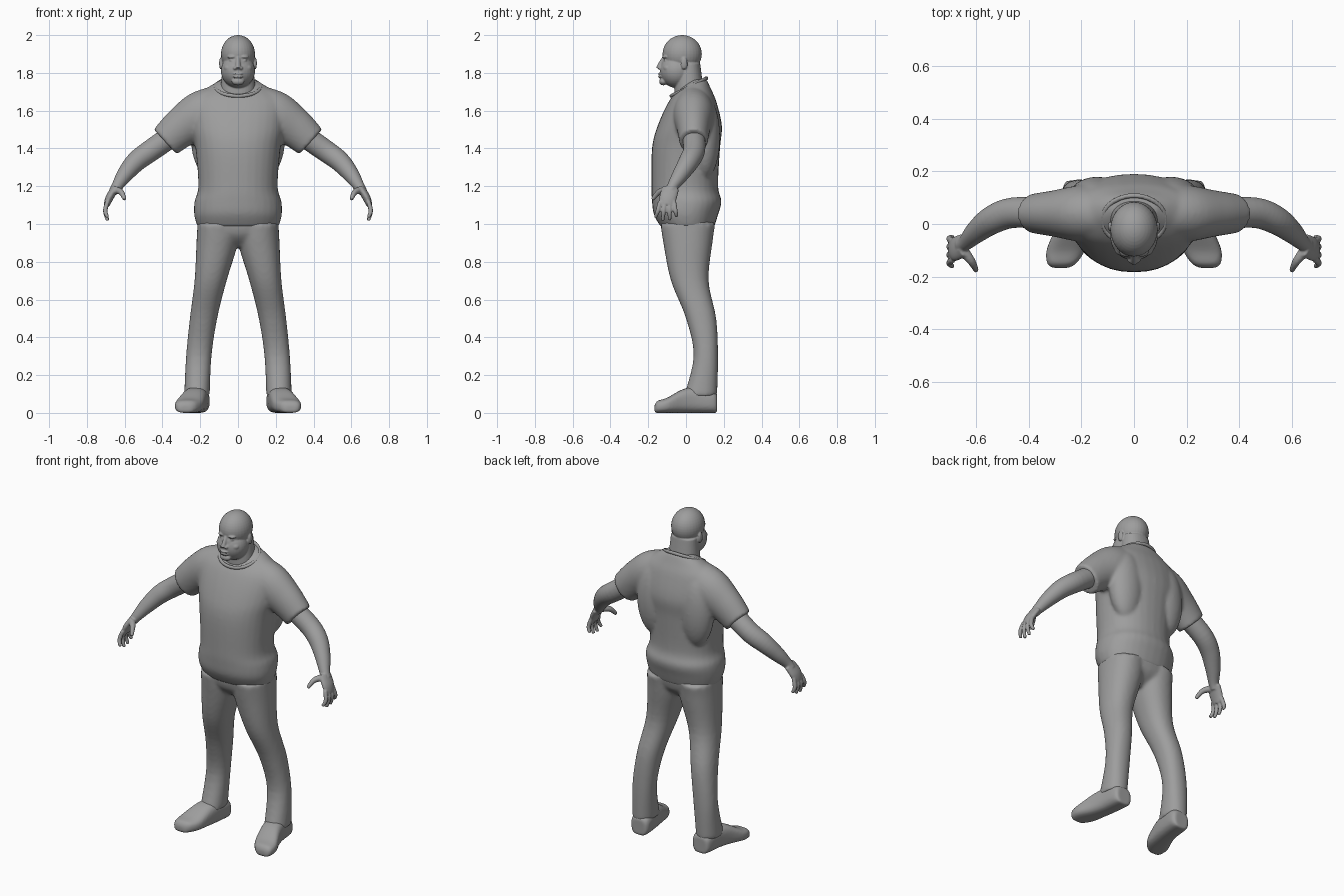
import bpy, bmesh, math
from mathutils import Vector, Matrix

if "Cube" in bpy.data.objects:
    bpy.data.objects.remove(bpy.data.objects["Cube"])

grey = bpy.data.materials.new("plain grey")
grey.use_nodes = True
grey.diffuse_color = (0.34, 0.34, 0.34, 1)
grey.node_tree.nodes["Principled BSDF"].inputs["Base Color"].default_value = grey.diffuse_color

MIDDLE, BOTH = (1,), (1, -1)
X, Y, Z = Vector((1, 0, 0)), Vector((0, 1, 0)), Vector((0, 0, 1))


def refine(keys, steps=5):
    """Runs a smooth spline through the key rings."""
    keys = [Vector(key) for key in keys]
    last = len(keys) - 1
    rings = []
    for i in range(last):
        before, start, end, after = keys[max(i - 1, 0)], keys[i], keys[i + 1], keys[min(i + 2, last)]
        for step in range(steps):
            t = step / steps
            slope = (end - before) * t
            bend = (before * 2 - start * 5 + end * 4 - after) * t ** 2
            twist = (start * 3 - before - end * 3 + after) * t ** 3
            rings.append(start + (slope + bend + twist) / 2)
    return rings + [keys[last]]


def rounded(value, square):
    return math.copysign(abs(value) ** (2 / square), value)


def oval(bm, centre, across, along, square=2, count=32):
    """One ring of vertices; a higher square gives a boxier ring."""
    angles = [math.tau * i / count for i in range(count)]
    return [bm.verts.new(centre + across * rounded(math.cos(angle), square)
                         + along * rounded(math.sin(angle), square)) for angle in angles]


def bridge(bm, lower, upper):
    for i in range(len(lower)):
        bm.faces.new((lower[i - 1], lower[i], upper[i], upper[i - 1]))


def skin(bm, loops):
    """Joins rings into a closed tube."""
    for lower, upper in zip(loops, loops[1:]):
        bridge(bm, lower, upper)
    bm.faces.new(loops[0])
    bm.faces.new(loops[-1])


def stack(bm, keys, sides=MIDDLE):
    """Level rings given as height, inner x, outer x, front y, back y."""
    rings = refine(keys)
    for side in sides:
        loops = []
        for height, inner, outer, front, back in rings:
            centre = Vector((side * (inner + outer), front + back, height * 2)) / 2
            loops.append(oval(bm, centre, X * (outer - inner) / 2, Y * (back - front) / 2, 2.2))
        skin(bm, loops)


def limb(bm, keys, ref=Y, wide=1, sides=BOTH):
    """Rings across a path given as x, y, z, radius; wide stretches them along ref."""
    rings = refine(keys)
    for side in sides:
        points = [Vector((side * x, y, z)) for x, y, z, radius in rings]
        loops = []
        for i, point in enumerate(points):
            path = points[min(i + 1, len(points) - 1)] - points[max(i - 1, 0)]
            across = path.cross(ref).normalized()
            along = path.normalized().cross(across)
            radius = rings[i][3]
            loops.append(oval(bm, point, across * radius, along * radius * wide))
        skin(bm, loops)


def blob(bm, centre, radii, sides=MIDDLE):
    x, y, z = centre
    for side in sides:
        place = Matrix.Translation((side * x, y, z)) @ Matrix.Diagonal((*radii, 1))
        bmesh.ops.create_uvsphere(bm, u_segments=32, v_segments=20, radius=1, matrix=place)


def finish(bm, name, voxel, smoothing):
    """Fuses the overlapping volumes of a part into one smooth surface."""
    bmesh.ops.recalc_face_normals(bm, faces=bm.faces)
    mesh = bpy.data.meshes.new(name)
    bm.to_mesh(mesh)
    bm.free()
    mesh.materials.append(grey)
    obj = bpy.data.objects.new(name, mesh)
    bpy.context.collection.objects.link(obj)
    remesh = obj.modifiers.new("fuse", 'REMESH')
    remesh.mode = 'VOXEL'
    remesh.voxel_size = voxel
    remesh.use_smooth_shade = True
    smooth = obj.modifiers.new("soften", 'SMOOTH')
    smooth.factor = 0.5
    smooth.iterations = smoothing


# Shirt: torso, shoulder blades and short sleeves
bm = bmesh.new()
torso = [(0.985, 0.215, -0.135, 0.15), (1.05, 0.232, -0.17, 0.17), (1.12, 0.23, -0.18, 0.188),
         (1.2, 0.21, -0.183, 0.17), (1.4, 0.225, -0.18, 0.18), (1.52, 0.25, -0.15, 0.19),
         (1.65, 0.25, -0.09, 0.16), (1.72, 0.165, -0.03, 0.13), (1.765, 0.085, 0.02, 0.11)]
stack(bm, [(height, -half, half, front, back) for height, half, front, back in torso])
shoulder_blade = (0.14, 0.1, 1.46)
blob(bm, shoulder_blade, (0.11, 0.08, 0.22), BOTH)
limb(bm, [(0.1, 0.04, 1.61, 0.125), (0.2, 0.04, 1.57, 0.13), (0.3, 0.04, 1.51, 0.107),
          (0.385, 0.04, 1.435, 0.09)], wide=0.83)
finish(bm, "shirt", 0.01, 6)

# Collar band, tilted down at the front
bm = bmesh.new()
loops = []
for i in range(40):
    angle = math.tau * i / 40
    out = Vector((math.cos(angle), math.sin(angle), 0))
    centre = Vector((out.x * 0.12, out.y * 0.093 + 0.015, out.y * 0.047 + 1.725))
    loops.append(oval(bm, centre, out * 0.01, Z * 0.011, count=8))
for i in range(len(loops)):
    bridge(bm, loops[i - 1], loops[i])
finish(bm, "collar", 0.005, 3)

# Trousers: hips and two legs
bm = bmesh.new()
hips = [(0.88, 0.05, -0.06, 0.07), (0.95, 0.2, -0.125, 0.14), (1.08, 0.215, -0.14, 0.16)]
stack(bm, [(height, -half, half, front, back) for height, half, front, back in hips])
stack(bm, [(0.09, 0.15, 0.285, -0.01, 0.165), (0.3, 0.14, 0.275, 0.04, 0.17),
           (0.5, 0.11, 0.255, 0, 0.16), (0.7, 0.06, 0.23, -0.08, 0.12),
           (0.9, 0, 0.22, -0.12, 0.14), (1, 0, 0.215, -0.135, 0.155)], BOTH)
finish(bm, "trousers", 0.01, 8)

# Shoes: toes turned outward, every ring resting on the ground
bm = bmesh.new()
shoe = [(0.21, 0.165, 0.045, 0.05), (0.21, 0.14, 0.06, 0.06), (0.22, 0.05, 0.063, 0.068),
        (0.235, -0.02, 0.067, 0.062), (0.26, -0.1, 0.073, 0.04), (0.275, -0.15, 0.055, 0.032),
        (0.28, -0.167, 0.03, 0.02)]
for side in BOTH:
    skin(bm, [oval(bm, Vector((side * x, y, tall)), X * half, Z * tall, 2.8)
              for x, y, half, tall in refine(shoe)])
finish(bm, "shoes", 0.008, 2)

# Arms
bm = bmesh.new()
limb(bm, [(0.33, 0.04, 1.48, 0.06), (0.46, 0.043, 1.39, 0.058), (0.54, 0.015, 1.33, 0.054),
          (0.6, -0.03, 1.26, 0.043), (0.64, -0.07, 1.2, 0.03), (0.66, -0.08, 1.17, 0.026)])

# Hands: flat palm, four spread fingers, thumb to the front
limb(bm, [(0.65, -0.08, 1.19, 0.02), (0.68, -0.095, 1.14, 0.021), (0.695, -0.1, 1.1, 0.016)], wide=2.2)
for finger in range(4):
    base = finger * 0.024 - 0.136
    tip = finger * 0.038 - 0.162
    end = 1.01 + abs(finger - 1.4) * 0.018
    limb(bm, [(0.69, base, 1.12, 0.012), (0.703, (base + tip) / 2, 1.07, 0.012),
              (0.69, tip, end, 0.009)])
limb(bm, [(0.66, -0.09, 1.18, 0.022), (0.62, -0.14, 1.17, 0.016), (0.6, -0.178, 1.13, 0.01)], ref=X)
finish(bm, "arms", 0.005, 3)

# Head: cranium, jaw, middle of the face and neck
bm = bmesh.new()
blob(bm, (0, -0.02, 1.9), (0.09, 0.104, 0.1))
blob(bm, (0, -0.05, 1.81), (0.09, 0.088, 0.09))
blob(bm, (0, -0.08, 1.83), (0.06, 0.053, 0.07))
stack(bm, [(1.64, -0.1, 0.1, -0.06, 0.11), (1.74, -0.09, 0.09, -0.06, 0.09),
           (1.85, -0.08, 0.08, -0.05, 0.075)])

# Face and ears
limb(bm, [(0, -0.11, 1.89, 0.01), (0, -0.135, 1.845, 0.013), (0, -0.144, 1.822, 0.015)], sides=MIDDLE)
nostril, brow, eye = (0.015, -0.134, 1.825), (0.03, -0.105, 1.885), (0.033, -0.107, 1.866)
cheek, ear = (0.045, -0.095, 1.825), (0.09, -0.01, 1.85)
blob(bm, nostril, (0.011, 0.014, 0.01), BOTH)
blob(bm, brow, (0.027, 0.02, 0.01), BOTH)
blob(bm, eye, (0.014, 0.012, 0.006), BOTH)
blob(bm, cheek, (0.03, 0.026, 0.022), BOTH)
blob(bm, ear, (0.01, 0.018, 0.032), BOTH)
for lip_height in (1.78, 1.795):
    blob(bm, (0, -0.133, lip_height), (0.026, 0.015, 0.007))
chin = (0, -0.12, 1.754)
blob(bm, chin, (0.034, 0.022, 0.02))
finish(bm, "head", 0.004, 3)
